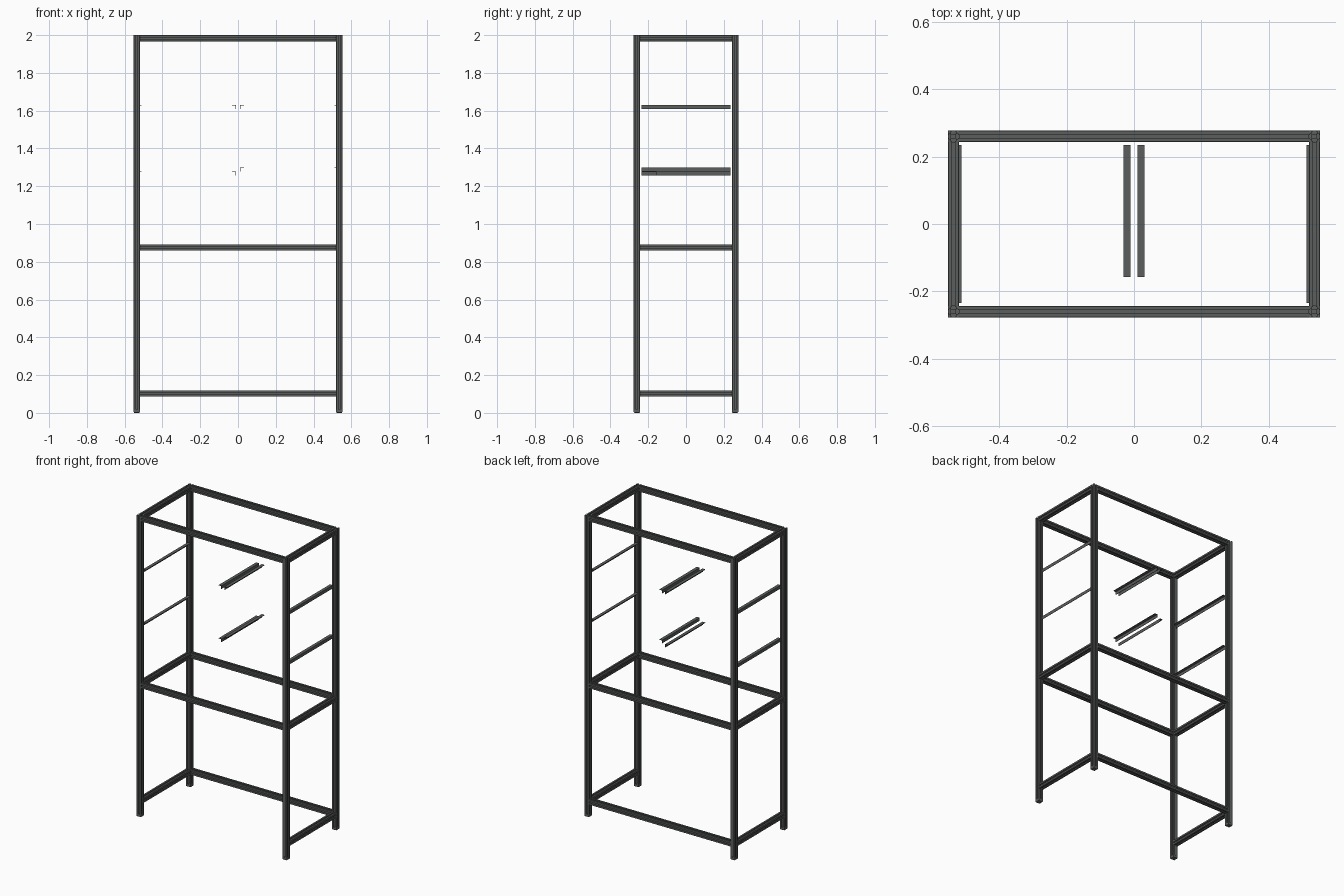
import bpy, bmesh
from mathutils import Matrix, Vector

if "Cube" in bpy.data.objects:
    bpy.data.objects.remove(bpy.data.objects["Cube"])

W = 0.033                 # extrusion width
X, Y = 0.536, 0.2605      # post centre lines
IX, IY = X - W / 2, Y - W / 2


def make_mat(name, rgb):
    m = bpy.data.materials.new(name)
    m.diffuse_color = (*rgb, 1)
    m.use_nodes = True
    m.node_tree.nodes["Principled BSDF"].inputs["Base Color"].default_value = m.diffuse_color
    return m


metal = make_mat("dark grey metal", (0.105, 0.112, 0.108))


def slot_profile():
    """Square section with a T-slot in the middle of each side."""
    h, s, lip, cav, core = W / 2, 0.0045, 0.003, 0.0085, 0.0065
    side = [(h, -h + 0.001), (h, -s), (h - lip, -s), (h - lip, -cav),
            (core + 0.001, -cav), (core, -s), (core, s), (core + 0.001, cav),
            (h - lip, cav), (h - lip, s), (h, s), (h, h - 0.001)]
    pts = []
    for _ in range(4):
        pts += side
        side = [(-y, x) for x, y in side]
    return pts


def angle_profile(sign):
    """Right-angle strip: upright on one edge, shelf on top."""
    w, d, t = 0.021, 0.021, 0.0022
    pts = [(0, 0), (w, 0), (w, -t), (t, -t), (t, -d), (0, -d)]
    return [(sign * x, z) for x, z in pts]


def extrude(name, pts, start, axis, length):
    """Sweep a closed section along the x, y or z axis."""
    frame = {"x": ((0, 1, 0), (0, 0, 1), (1, 0, 0)),
             "y": ((1, 0, 0), (0, 0, 1), (0, 1, 0)),
             "z": ((1, 0, 0), (0, 1, 0), (0, 0, 1))}[axis]
    u, v, n = map(Vector, frame)
    bm = bmesh.new()
    base = Vector(start)
    face = bm.faces.new([bm.verts.new(base + u * a + v * b) for a, b in pts])
    out = bmesh.ops.extrude_face_region(bm, geom=[face], use_keep_orig=True)
    verts = [g for g in out["geom"] if isinstance(g, bmesh.types.BMVert)]
    bmesh.ops.translate(bm, verts=verts, vec=n * length)
    bmesh.ops.recalc_face_normals(bm, faces=bm.faces)
    return finish(name, bm)


def finish(name, bm):
    mesh = bpy.data.meshes.new(name)
    bm.to_mesh(mesh)
    bm.free()
    mesh.materials.append(metal)
    ob = bpy.data.objects.new(name, mesh)
    bpy.context.collection.objects.link(ob)
    return ob


section = slot_profile()

# Corner posts, each on a tapered foot cap
for sx in (-1, 1):
    for sy in (-1, 1):
        extrude("post", section, (sx * X, sy * Y, 0.018), "z", 1.982)
        bm = bmesh.new()
        bmesh.ops.create_cube(bm, size=1, matrix=Matrix.Translation(
            (sx * X, sy * Y, 0.009)) @ Matrix.Diagonal((W, W, 0.018, 1)))
        rim = [e for e in bm.edges if all(v.co.z < 0.001 for v in e.verts)]
        bmesh.ops.bevel(bm, geom=rim, offset=0.005, segments=2,
                        profile=0.5, affect="EDGES")
        finish("foot_cap", bm)

# Horizontal frames: the lowest one is open at the front
for z, sides in ((0.102, (1,)), (0.875, (-1, 1)), (2 - W / 2, (-1, 1))):
    for sy in sides:
        extrude("long_beam", section, (-IX, sy * Y, z), "x", 2 * IX)
    for sx in (-1, 1):
        extrude("side_beam", section, (sx * X, -IY, z), "y", 2 * IY)

# Angle runners on the posts and along the middle
for side, heights in ((-1, (1.63, 1.277)), (1, (1.63, 1.298))):
    for z in heights:
        extrude("side_runner", angle_profile(-side),
                (side * 0.533, -0.235, z), "y", 0.47)
        extrude("centre_runner", angle_profile(side),
                (side * 0.0105, -0.158, z), "y", 0.393)
